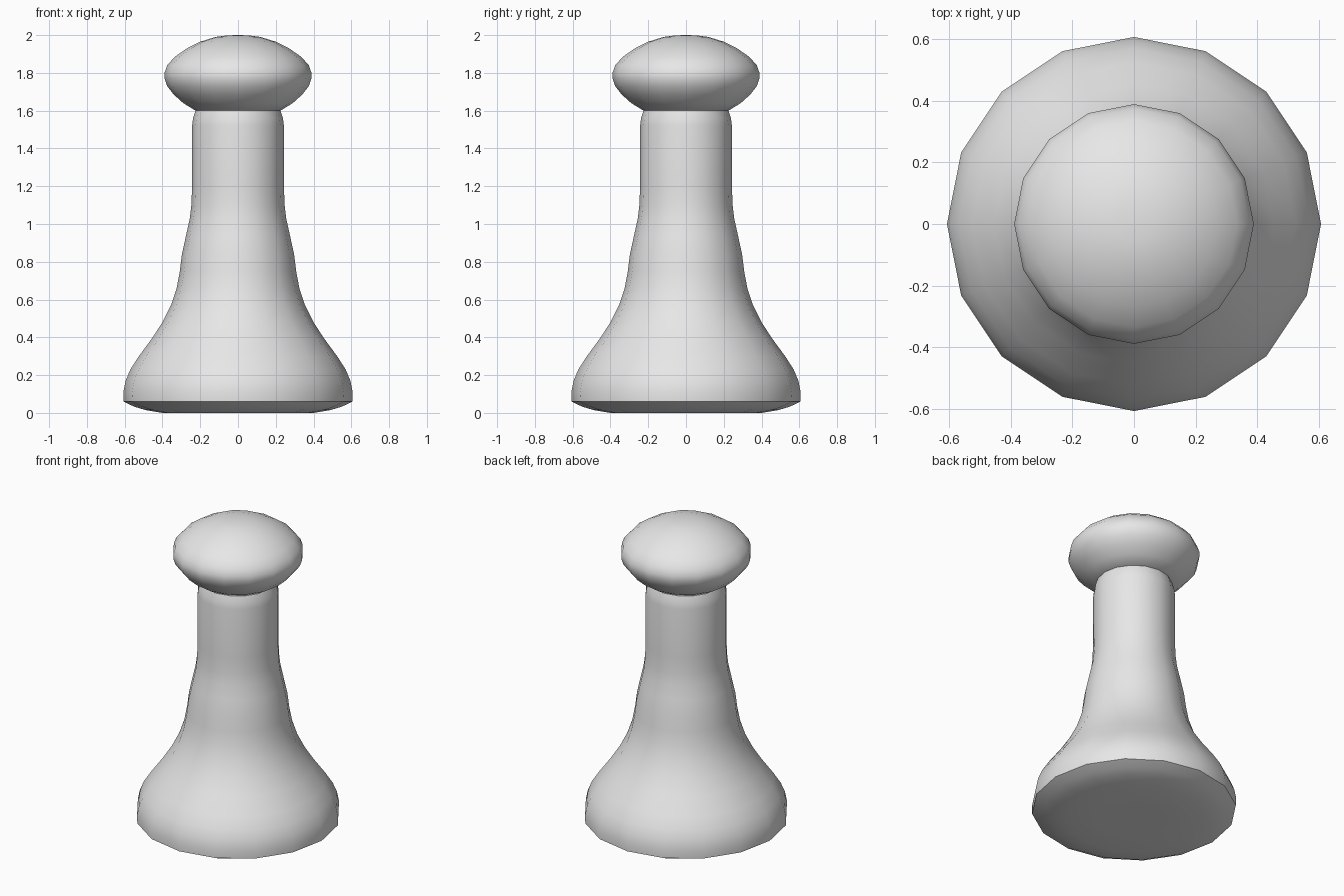
import bpy
import bmesh
import math

cube = bpy.data.objects.get("Cube")
if cube:
    bpy.data.objects.remove(cube, do_unlink=True)

SIDES = 16

grey = bpy.data.materials.new("plain_grey")
grey.use_nodes = True
grey.diffuse_color = (0.8, 0.8, 0.8, 1)
grey.node_tree.nodes["Principled BSDF"].inputs["Base Color"].default_value = (0.8, 0.8, 0.8, 1)


def lathe(name, profile, sharp_angle):
    """Spin a (radius, height) profile about z and close both ends."""
    bm = bmesh.new()
    rings = []
    for r, z in profile:
        rings.append([bm.verts.new((r * math.cos(math.tau * i / SIDES),
                                    r * math.sin(math.tau * i / SIDES), z))
                      for i in range(SIDES)])
    for low, high in zip(rings, rings[1:]):
        for i in range(SIDES):
            j = (i + 1) % SIDES
            bm.faces.new((low[i], low[j], high[j], high[i]))
    bm.faces.new(rings[0][::-1])
    bm.faces.new(rings[-1])
    mesh = bpy.data.meshes.new(name)
    bm.to_mesh(mesh)
    bm.free()
    mesh.materials.append(grey)
    obj = bpy.data.objects.new(name, mesh)
    bpy.context.collection.objects.link(obj)
    bpy.ops.object.select_all(action="DESELECT")
    obj.select_set(True)
    bpy.context.view_layer.objects.active = obj
    bpy.ops.object.shade_smooth_by_angle(angle=math.radians(sharp_angle))
    return obj


# Flared body: shallow dished underside, bell foot and straight neck
lathe("body", [
    (0.20, 0), (0.40, 0), (0.49, 0.015), (0.55, 0.033), (0.605, 0.06),
    (0.607, 0.11), (0.595, 0.17), (0.57, 0.23), (0.525, 0.30), (0.455, 0.395),
    (0.40, 0.48), (0.355, 0.57), (0.325, 0.66), (0.308, 0.75), (0.297, 0.84),
    (0.275, 0.94), (0.255, 1.03), (0.247, 1.10), (0.243, 1.20), (0.243, 1.52),
    (0.238, 1.56), (0.225, 1.60)], 50)

# Rounded cap on top of the neck
lathe("cap", [
    (0.225, 1.60), (0.29, 1.64), (0.34, 1.685), (0.375, 1.73), (0.389, 1.77),
    (0.389, 1.80), (0.375, 1.84), (0.335, 1.885), (0.27, 1.93), (0.20, 1.965),
    (0.12, 1.99), (0.06, 1.998), (0.01, 2.0)], 50)
